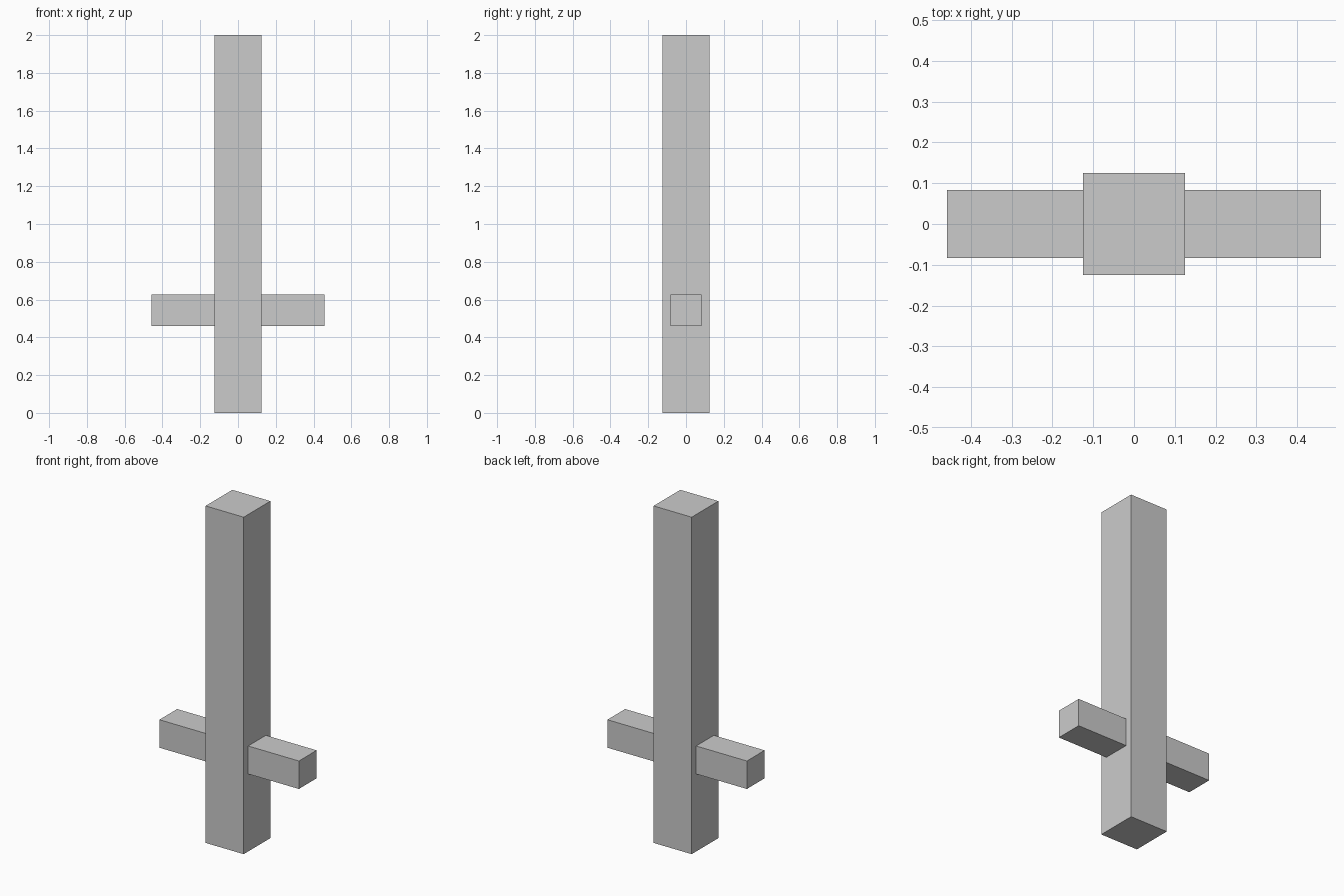
import bpy

if "Cube" in bpy.data.objects:
    bpy.data.objects.remove(bpy.data.objects["Cube"])


def box(name, lo, hi):
    """Axis-aligned box between two corners."""
    bpy.ops.mesh.primitive_cube_add(size=1, location=[(a + b) / 2 for a, b in zip(lo, hi)])
    obj = bpy.context.object
    obj.name = name
    obj.scale = [b - a for a, b in zip(lo, hi)]
    bpy.ops.object.transform_apply(location=False, rotation=False, scale=True)
    return obj


POST = 0.125      # half width of the post
REACH = 0.458     # how far each arm extends from the centre
ARM = 0.083       # half depth of an arm
ARM_Z = (0.46, 0.626)

# Upright square post
box("post", (-POST, -POST, 0), (POST, POST, 2))

# Short arms butting against the left and right faces
for side, x0, x1 in (("left", -REACH, -POST), ("right", POST, REACH)):
    box(side + "_arm", (x0, -ARM, ARM_Z[0]), (x1, ARM, ARM_Z[1]))
